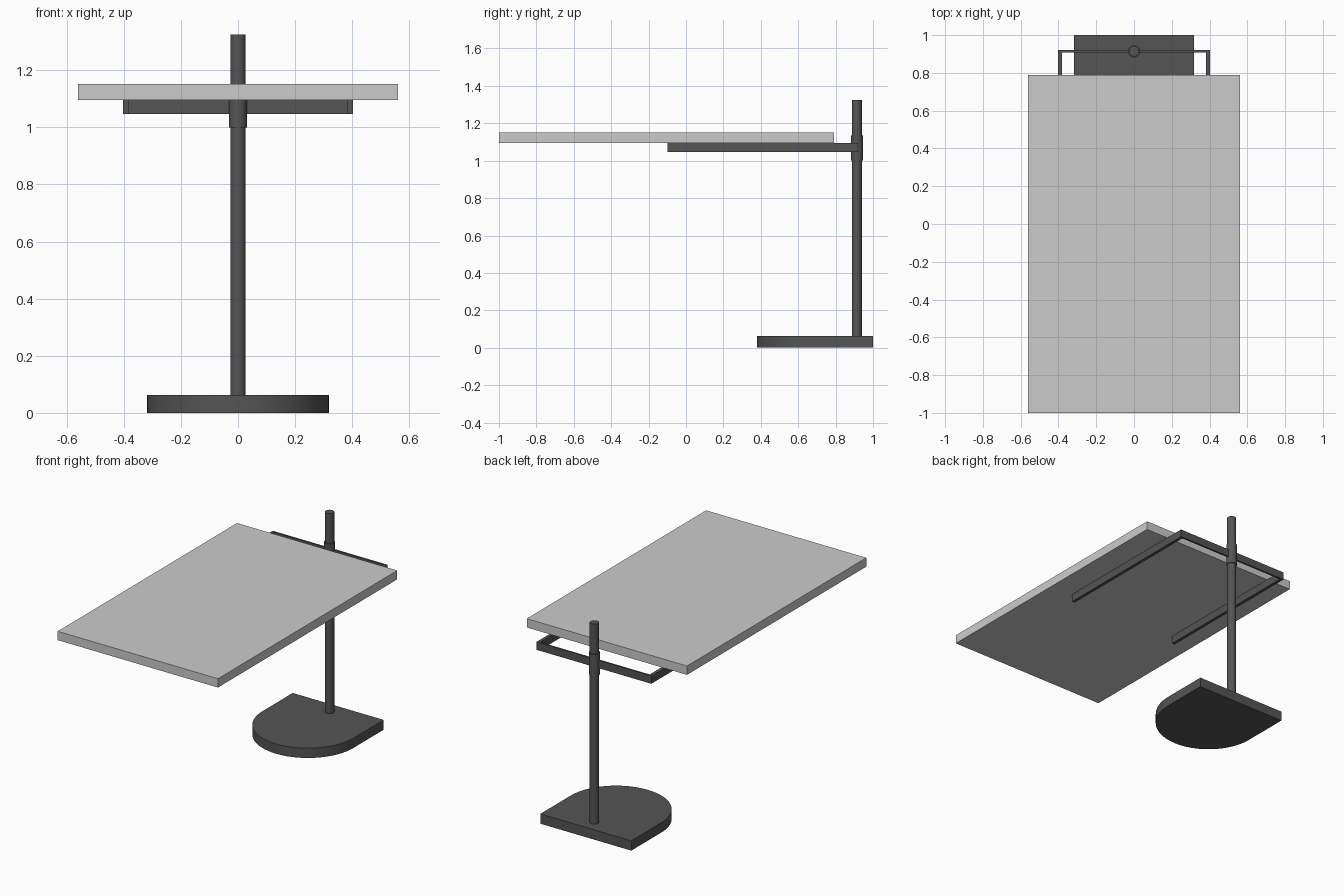
import bpy, bmesh, math

if "Cube" in bpy.data.objects:
    bpy.data.objects.remove(bpy.data.objects["Cube"])

dark = bpy.data.materials.new("dark_metal")
dark.diffuse_color = (0.09, 0.09, 0.09, 1)
dark.use_nodes = True
dark.node_tree.nodes["Principled BSDF"].inputs["Base Color"].default_value = dark.diffuse_color
POST_Y = 0.914


def prism(name, outline, z0, z1, mat=None, smooth=False):
    """Extrude a counter-clockwise XY outline from z0 to z1."""
    bm = bmesh.new()
    face = bm.faces.new([bm.verts.new((x, y, z0)) for x, y in outline])
    top = bmesh.ops.extrude_face_region(bm, geom=[face])["geom"]
    bmesh.ops.translate(bm, vec=(0, 0, z1 - z0),
                        verts=[v for v in top if isinstance(v, bmesh.types.BMVert)])
    bmesh.ops.recalc_face_normals(bm, faces=bm.faces)
    mesh = bpy.data.meshes.new(name)
    bm.to_mesh(mesh)
    bm.free()
    obj = bpy.data.objects.new(name, mesh)
    bpy.context.collection.objects.link(obj)
    if mat:
        mesh.materials.append(mat)
    if smooth:
        bpy.ops.object.select_all(action='DESELECT')
        obj.select_set(True)
        bpy.context.view_layer.objects.active = obj
        bpy.ops.object.shade_smooth_by_angle(angle=math.radians(30))
    return obj


def arc(cx, cy, r, a0, a1, n):
    return [(cx + r * math.cos(a0 + (a1 - a0) * i / n),
             cy + r * math.sin(a0 + (a1 - a0) * i / n)) for i in range(n + 1)]


# Rectangular table top
prism("table_top", [(-0.56, -1), (0.56, -1), (0.56, 0.79), (-0.56, 0.79)], 1.095, 1.151)

# U-shaped support frame under the top
prism("support_frame", [(-0.402, -0.1), (-0.382, -0.1), (-0.382, 0.908), (0.382, 0.908),
                        (0.382, -0.1), (0.402, -0.1), (0.402, 0.92), (-0.402, 0.92)],
      1.046, 1.095, dark)

# Round post and its clamp collar
for name, r, z0, z1 in (("post", 0.027, 0.062, 1.325), ("collar", 0.032, 1.0, 1.136)):
    prism(name, arc(0, POST_Y, r, 0, 2 * math.pi, 48)[:-1], z0, z1, dark, True)

# D-shaped base: straight back, half-round front
prism("base", [(0.318, 1), (-0.318, 1)] + arc(0, 0.698, 0.318, math.pi, 2 * math.pi, 48),
      0, 0.062, dark, True)
